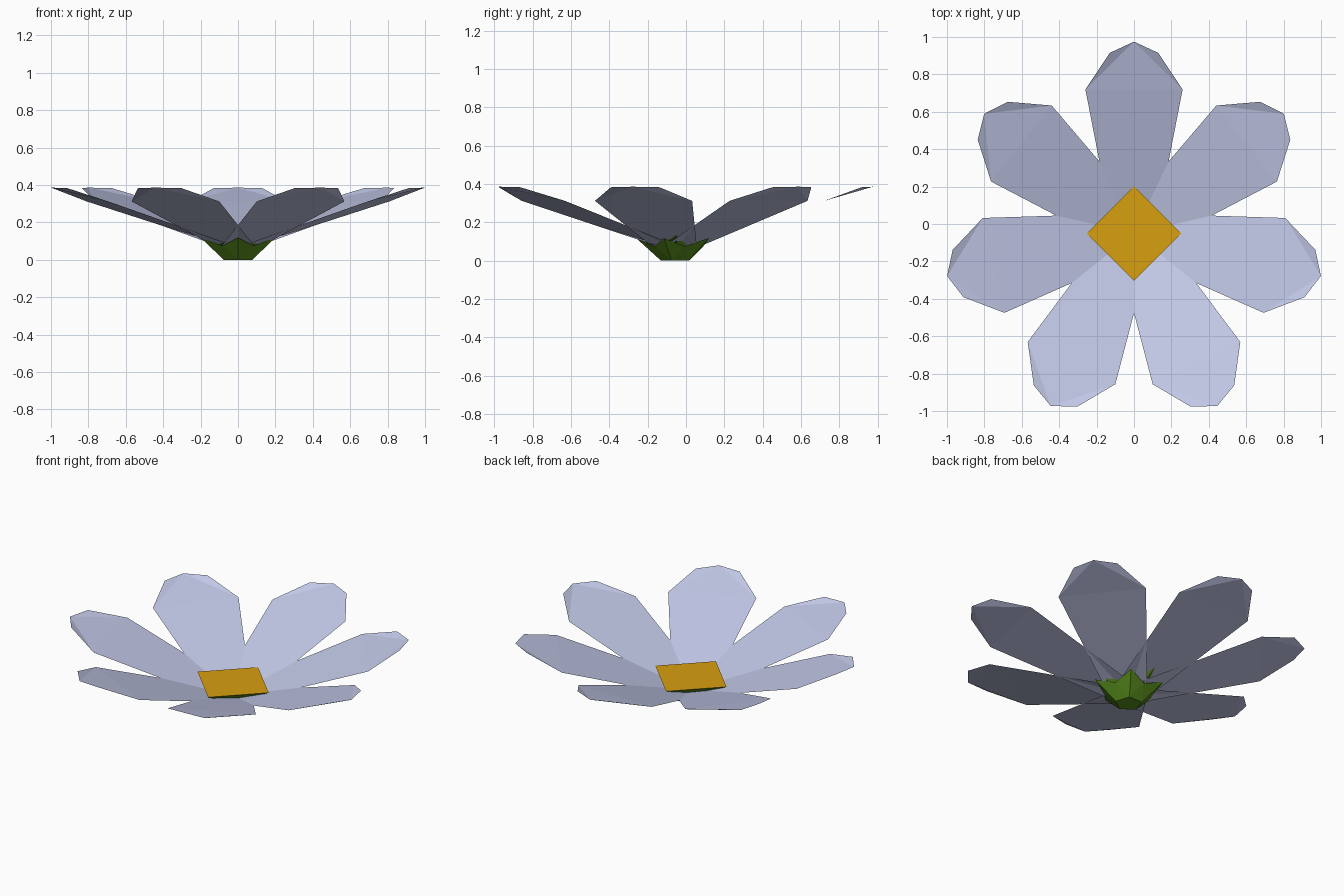
import bpy
import math
from mathutils import Matrix, Vector

cube = bpy.data.objects.get("Cube")
if cube:
    bpy.data.objects.remove(cube, do_unlink=True)

CENTRE = Vector((0, -0.05, 0))


def material(name, colour):
    m = bpy.data.materials.new(name)
    m.use_nodes = True
    m.diffuse_color = (*colour, 1)
    bsdf = next(n for n in m.node_tree.nodes if n.type == "BSDF_PRINCIPLED")
    bsdf.inputs["Base Color"].default_value = (*colour, 1)
    return m


def build(name, verts, faces, mats):
    mesh = bpy.data.meshes.new(name)
    mesh.from_pydata([tuple(v) for v in verts], [], faces)
    for m in mats:
        mesh.materials.append(m)
    mesh.update()
    ob = bpy.data.objects.new(name, mesh)
    ob.location = CENTRE
    bpy.context.collection.objects.link(ob)
    return ob


def ring(count, radius, z, start):
    return [Vector((radius * math.cos(start + math.tau * i / count),
                    radius * math.sin(start + math.tau * i / count), z))
            for i in range(count)]


lavender = material("pale lavender", (0.58, 0.62, 0.86))
gold = material("golden yellow", (0.68, 0.35, 0.005))
green = material("leaf green", (0.10, 0.27, 0.012))

# Petals: one flat blade with a lifted rounded tip, repeated around the centre
half = [(0.05, 0.12, 0.076), (0.77, 0.26, 0.312), (0.965, 0.13, 0.383)]
blade = [Vector((r, -w, z)) for r, w, z in half]
blade.append(Vector((1.025, 0, 0.386)))
blade += [Vector((r, w, z)) for r, w, z in reversed(half)]
petal_faces = [(0, 1, 5, 6), (1, 3, 5), (1, 2, 3), (3, 4, 5)]
for i in range(7):
    turn = Matrix.Rotation(math.pi / 2 + math.tau * i / 7, 3, "Z")
    build(f"petal_{i + 1}", [turn @ v for v in blade], petal_faces, [lavender])

# Flower heart: square golden top over a tapering green underside
top, foot = ring(4, 0.253, 0.145, 0), ring(4, 0.09, 0.06, 0)
sides = [(i, i + 4, (i + 1) % 4 + 4, (i + 1) % 4) for i in range(4)]
heart = build("flower_heart", top + foot, [(0, 1, 2, 3)] + sides, [gold, green])
for p in heart.data.polygons:
    p.material_index = 0 if p.normal.z > 0.5 else 1

# Calyx: pentagonal cup with five pointed sepals
down = -math.pi / 2
base = ring(5, 0.08, 0, down)
points = ring(5, 0.21, 0.118, down)
valleys = ring(5, 0.14, 0.075, down + math.pi / 5)
faces = [(4, 3, 2, 1, 0)]
for i in range(5):
    j = (i + 1) % 5
    faces += [(i, 10 + i, 5 + i), (i, j, 10 + i), (j, 5 + j, 10 + i)]
build("calyx", base + points + valleys, faces, [green])
